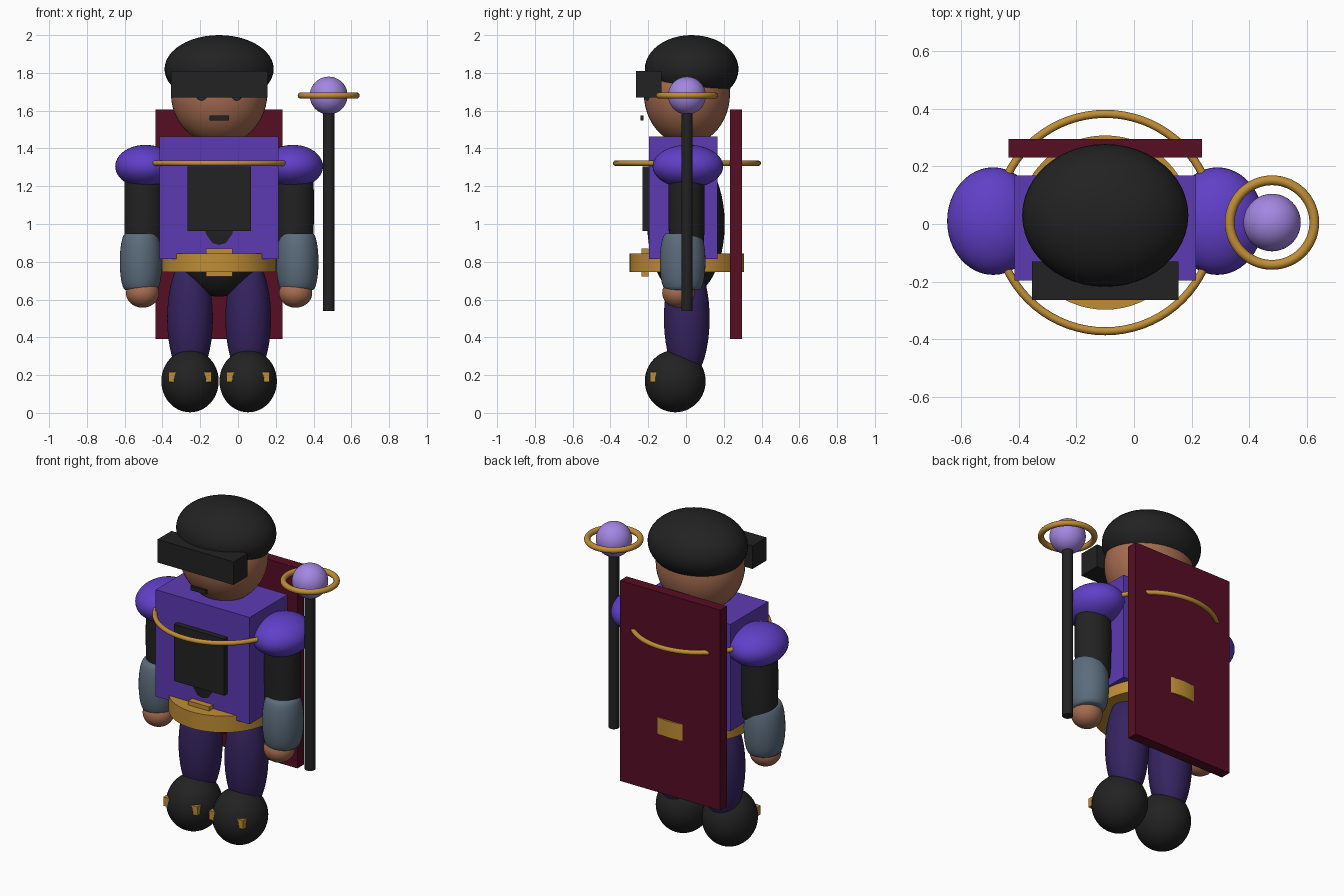
import bpy, math

if "Cube" in bpy.data.objects:
    bpy.data.objects.remove(bpy.data.objects["Cube"])

CX = -0.10   # centre line of the figure (staff stands to its left side)


def mat(name, r, g, b):
    m = bpy.data.materials.new(name)
    m.diffuse_color = (r, g, b, 1)
    m.use_nodes = True
    m.node_tree.nodes["Principled BSDF"].inputs["Base Color"].default_value = m.diffuse_color
    return m


BLACK = mat("black", 0.016, 0.016, 0.016)
SKIN = mat("skin", 0.38, 0.15, 0.08)
TUNIC = mat("tunic purple", 0.11, 0.043, 0.45)
PUFF = mat("bright purple", 0.117, 0.05, 0.58)
TROUSER = mat("dark purple", 0.035, 0.017, 0.115)
GOLD = mat("gold", 0.53, 0.27, 0.037)
SLATE = mat("slate", 0.105, 0.15, 0.20)
CRIMSON = mat("crimson", 0.095, 0.004, 0.018)
ORB = mat("lavender", 0.37, 0.24, 0.76)
EYE = mat("eye blue", 0.04, 0.08, 0.13)


def finish(name, m, smooth=True):
    ob = bpy.context.object
    ob.name = name
    ob.data.materials.append(m)
    bpy.ops.object.transform_apply(location=False, rotation=True, scale=True)
    if smooth:
        bpy.ops.object.shade_smooth_by_angle(angle=math.radians(40))
    return ob


def ball(name, m, loc, radii):
    bpy.ops.mesh.primitive_uv_sphere_add(segments=48, ring_count=24, radius=1, location=loc)
    bpy.context.object.scale = radii
    return finish(name, m)


def box(name, m, x, y, z):
    """Box from (low, high) pairs on each axis."""
    bpy.ops.mesh.primitive_cube_add(size=1, location=[(a + b) / 2 for a, b in (x, y, z)])
    bpy.context.object.scale = [b - a for a, b in (x, y, z)]
    return finish(name, m, False)


def rod(name, m, loc, r, z0, z1):
    bpy.ops.mesh.primitive_cylinder_add(vertices=64, radius=r, depth=z1 - z0,
                                        location=(loc[0], loc[1], (z0 + z1) / 2))
    return finish(name, m)


def ring(name, m, loc, major, minor):
    bpy.ops.mesh.primitive_torus_add(major_segments=72, minor_segments=14, location=loc,
                                     major_radius=major, minor_radius=minor)
    return finish(name, m)


def barrel(name, m, loc, z0, z1, rx, ry, end):
    """Bulging closed tube; end = end radius as a fraction of the middle."""
    n, rows = 40, 12
    verts, faces = [], []
    for i in range(rows + 1):
        t = -math.cos(math.pi * i / rows)
        f = end + (1 - end) * math.sqrt(max(0, 1 - t * t))
        z = (z1 - z0) / 2 * t
        for k in range(n):
            a = 2 * math.pi * k / n
            verts.append((rx * f * math.cos(a), ry * f * math.sin(a), z))
    for i in range(rows):
        for k in range(n):
            j = (k + 1) % n
            faces.append((i * n + k, i * n + j, (i + 1) * n + j, (i + 1) * n + k))
    faces.append(tuple(reversed(range(n))))
    faces.append(tuple(range(rows * n, rows * n + n)))
    me = bpy.data.meshes.new(name)
    me.from_pydata(verts, [], faces)
    ob = bpy.data.objects.new(name, me)
    ob.location = (loc[0], loc[1], (z0 + z1) / 2)
    bpy.context.collection.objects.link(ob)
    bpy.ops.object.select_all(action='DESELECT')
    ob.select_set(True)
    bpy.context.view_layer.objects.active = ob
    return finish(name, m)


# Head, cap, visor and mouth
ball("head", SKIN, (CX, 0.005, 1.69), (0.255, 0.228, 0.27))
ball("cap", BLACK, (CX, 0.03, 1.82), (0.289, 0.248, 0.18))
box("visor", BLACK, (CX - 0.255, CX + 0.255), (-0.264, -0.13), (1.67, 1.81))
box("mouth", BLACK, (CX - 0.052, CX + 0.052), (-0.24, -0.225), (1.548, 1.574))

# Torso
box("tunic", TUNIC, (CX - 0.315, CX + 0.315), (-0.196, 0.168), (0.815, 1.463))
ball("inner_torso", BLACK, (CX, 0.0, 1.0), (0.27, 0.205, 0.385))
box("chest_plate", BLACK, (CX - 0.168, CX + 0.168), (-0.23, -0.17), (0.962, 1.305))
ring("chest_ring", GOLD, (CX, 0.005, 1.322), 0.378, 0.014)
rod("belt", GOLD, (CX, 0.005), 0.303, 0.745, 0.845)
box("buckle", GOLD, (CX - 0.07, CX + 0.07), (-0.235, -0.198), (0.722, 0.87))
box("cape", CRIMSON, (CX - 0.336, CX + 0.336), (0.232, 0.296), (0.39, 1.605))

# Mirrored parts: eyes, arms and legs
for s, side in ((-1, "right"), (1, "left")):
    def px(d):
        return CX + s * d
    ball(side + "_eye", EYE, (px(0.09), -0.2, 1.69), (0.035, 0.025, 0.037))
    ball(side + "_shoulder", PUFF, (px(0.39), 0.01, 1.305), (0.16, 0.187, 0.114))
    barrel(side + "_sleeve", BLACK, (px(0.397), 0.003), 0.86, 1.32, 0.105, 0.096, 0.9)
    barrel(side + "_bracer", SLATE, (px(0.414), -0.018), 0.65, 0.95, 0.112, 0.121, 0.72)
    ball(side + "_hand", SKIN, (px(0.405), -0.04, 0.635), (0.088, 0.086, 0.078))
    ball(side + "_leg", TROUSER, (px(0.154), 0.004, 0.50), (0.121, 0.121, 0.33))
    ball(side + "_boot", BLACK, (px(0.154), -0.057, 0.168), (0.152, 0.161, 0.165))
    # Boot clasps, one either side of each toe
    for c in (-1, 1):
        x = px(0.154) + c * 0.092
        box(side + "_clasp", GOLD, (x - 0.022, x + 0.022), (-0.19, -0.155), (0.163, 0.217))

# Staff with orb and halo
S = (0.48, 0.005)
rod("staff", BLACK, S, 0.03, 0.54, 1.62)
ball("staff_orb", ORB, (*S, 1.68), (0.1, 0.1, 0.1))
ring("staff_halo", GOLD, (*S, 1.68), 0.147, 0.017)
